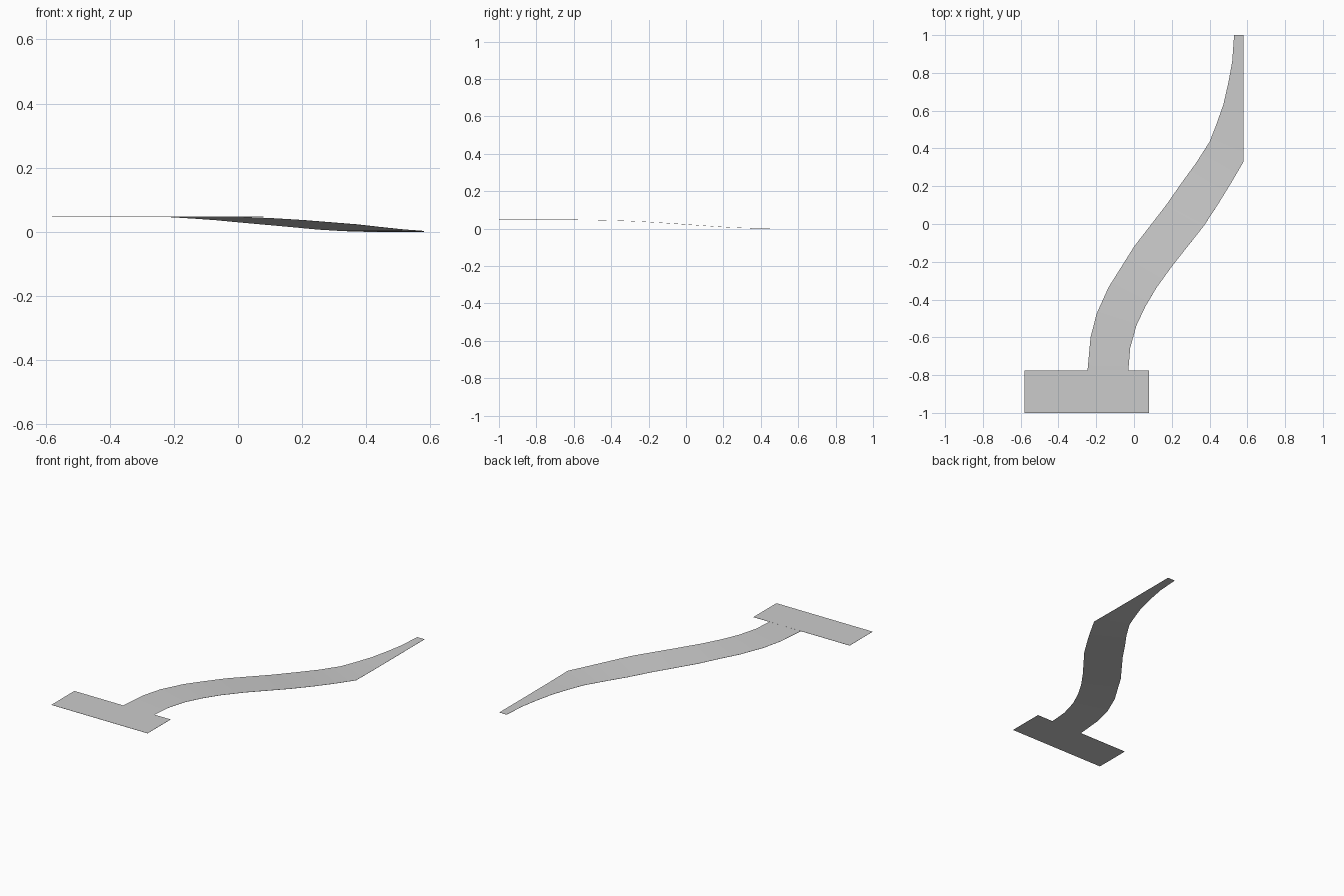
import bpy

if "Cube" in bpy.data.objects:
    bpy.data.objects.remove(bpy.data.objects["Cube"])

grey = bpy.data.materials.new("concrete grey")
grey.diffuse_color = (0.6, 0.6, 0.6, 1)
grey.use_nodes = True
grey.node_tree.nodes["Principled BSDF"].inputs["Base Color"].default_value = grey.diffuse_color
THICK = 0.001


def sheet(name, left, right, height):
    """Thin slab made of quads between two edge lines, closed underneath."""
    rows = list(zip(left, right))
    verts = [(x, y, height(y)) for row in rows for x, y in row]
    faces = [(2 * i, 2 * i + 1, 2 * i + 3, 2 * i + 2) for i in range(len(rows) - 1)]
    mesh = bpy.data.meshes.new(name)
    mesh.from_pydata(verts, [], faces)
    mesh.materials.append(grey)
    obj = bpy.data.objects.new(name, mesh)
    bpy.context.collection.objects.link(obj)
    mod = obj.modifiers.new("thickness", 'SOLIDIFY')
    mod.thickness = THICK
    mod.offset = -1
    bpy.ops.object.select_all(action='DESELECT')
    obj.select_set(True)
    bpy.context.view_layer.objects.active = obj
    bpy.ops.object.modifier_apply(modifier=mod.name)
    bpy.ops.object.shade_smooth_by_angle()
    return obj


# Height of the road along its length: high end at the platform, down to the ground
PROFILE = [(-1, .048), (-.6, .0475), (-.475, .046), (-.335, .042), (-.2, .036),
           (0, .023), (.1, .0155), (.215, .008), (.33, .003), (.44, .001), (1.1, .001)]


def road_height(y):
    for (y0, z0), (y1, z1) in zip(PROFILE, PROFILE[1:]):
        if y <= y1:
            return z0 + (z1 - z0) * (y - y0) / (y1 - y0)
    return PROFILE[-1][1]


# Curved ramp with a tapering merge lane at the far end
taper = [(.436, .527), (.473, .632), (.50, .75), (.52, .86), (.53, 1.0)]
left_edge = [(-.246, -.775), (-.23, -.60), (-.198, -.475), (-.135, -.335), (-.07, -.232),
             (0, -.12), (.17, .10), (.25, .215), (.33, .325), (.40, .435)] + taper
right_edge = [(-.03, -.775), (-.02, -.655), (.013, -.537), (.06, -.437), (.12, -.336),
              (.204, -.22), (.37, -.01), (.447, .108), (.516, .22), (.58, .33)]
right_edge += [(.58, y) for x, y in taper]
sheet("ramp_road", left_edge, right_edge, road_height)

# Straight cross road at the upper end
sheet("cross_road", [(-.58, -1), (-.58, -.775)], [(.08, -1), (.08, -.775)], lambda y: .048)
